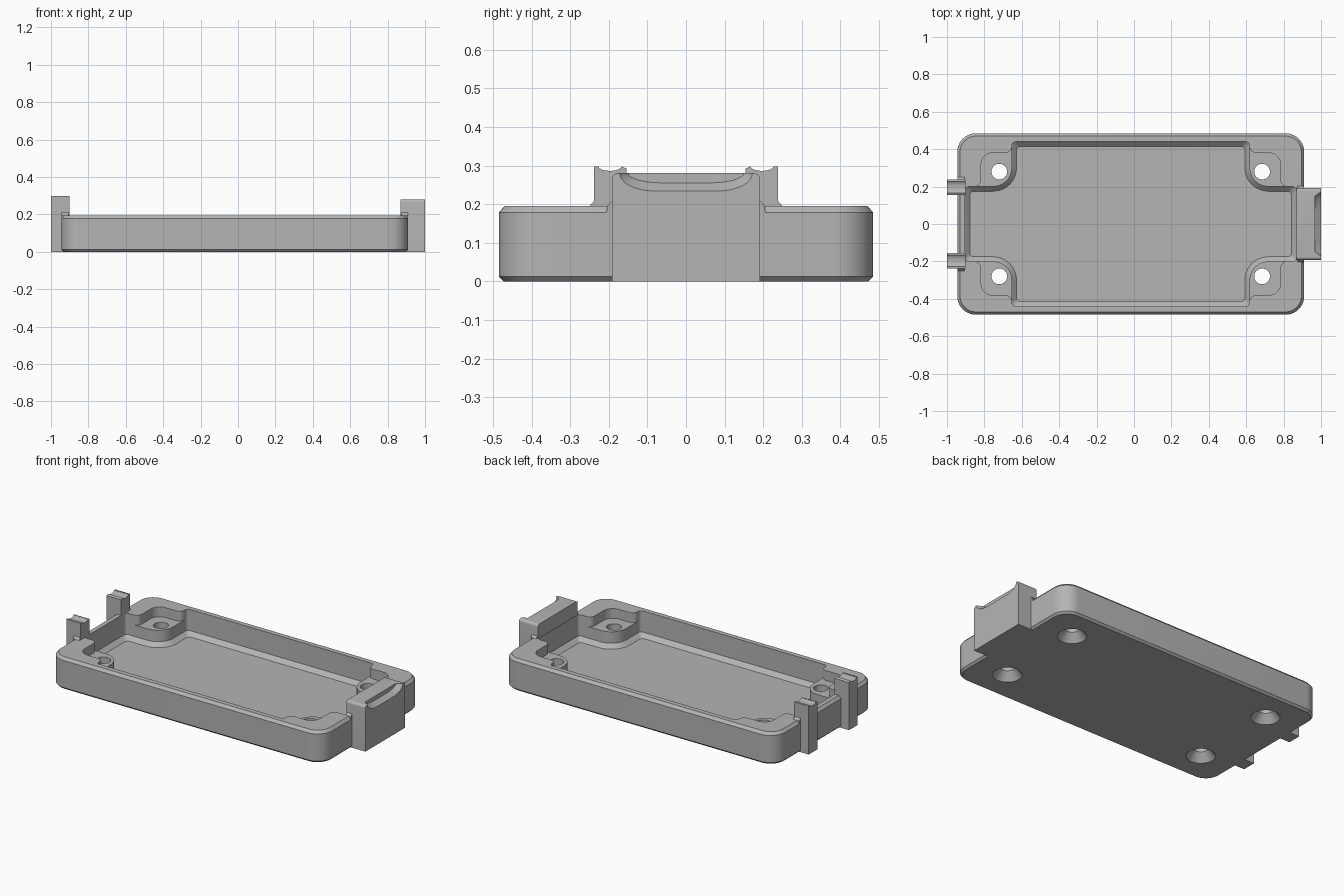
import bpy, bmesh
from math import cos, sin, pi
from mathutils import Vector

if "Cube" in bpy.data.objects:
    bpy.data.objects.remove(bpy.data.objects["Cube"])

grey = bpy.data.materials.new("light grey plastic")
grey.use_nodes = True
grey.diffuse_color = (0.46, 0.46, 0.46, 1)
grey.node_tree.nodes["Principled BSDF"].inputs["Base Color"].default_value = (0.46, 0.46, 0.46, 1)

CX = -0.0175          # middle of the tray along x
TOP = 0.195           # rim height
FLOOR = 0.04
BOSS = 0.135          # height of the screw bosses


def rounded(corners, seg=6):
    """Closed 2D outline from (x, y, radius) corners."""
    out = []
    for i, (x, y, r) in enumerate(corners):
        p = Vector((x, y))
        a = (Vector(corners[i - 1][:2]) - p).normalized()
        b = (Vector(corners[(i + 1) % len(corners)][:2]) - p).normalized()
        if r == 0:
            out.append(p)
            continue
        # right-angled corner arc
        centre = p + (a + b) * r
        for k in range(seg + 1):
            t = k / seg * pi / 2
            out.append(centre - b * r * cos(t) - a * r * sin(t))
    return out


def four_way(quarter):
    """Mirror a quarter outline, listed from +y towards +x, to all four quarters."""
    back = quarter[::-1]
    return (quarter + [(x, -y, r) for x, y, r in back]
            + [(-x, -y, r) for x, y, r in quarter]
            + [(-x, y, r) for x, y, r in back])


def loft(name, rings):
    """Closed solid through matching rings of 3D points."""
    bm = bmesh.new()
    vs = [[bm.verts.new(p) for p in ring] for ring in rings]
    n = len(vs[0])
    bm.faces.new(vs[0])
    bm.faces.new(vs[-1])
    for lo, hi in zip(vs, vs[1:]):
        for i in range(n):
            j = (i + 1) % n
            bm.faces.new((lo[i], lo[j], hi[j], hi[i]))
    bmesh.ops.recalc_face_normals(bm, faces=bm.faces)
    me = bpy.data.meshes.new(name)
    bm.to_mesh(me)
    bm.free()
    me.materials.append(grey)
    ob = bpy.data.objects.new(name, me)
    bpy.context.collection.objects.link(ob)
    return ob


def stack(name, layers):
    return loft(name, [[(CX + p[0], p[1], z) for p in ring] for ring, z in layers])


def prism_x(name, outline, x0, x1):
    return loft(name, [[(x, p[0], p[1]) for p in outline] for x in (x0, x1)])


def activate(ob):
    bpy.ops.object.select_all(action='DESELECT')
    ob.select_set(True)
    bpy.context.view_layer.objects.active = ob


def cut(ob, cutter):
    cutter.hide_render = True
    m = ob.modifiers.new("cut", 'BOOLEAN')
    m.operation = 'DIFFERENCE'
    m.solver = 'EXACT'
    m.object = cutter
    activate(ob)
    bpy.ops.object.modifier_apply(modifier=m.name)
    bpy.data.objects.remove(cutter)


# Tray body with chamfered rim and base
def body_ring(d):
    return rounded(four_way([(0.9275 - d, 0.485 - d, 0.1 - d)]), 10)


tray = stack("tray", [(body_ring(0.012), 0), (body_ring(0), 0.012),
                      (body_ring(0), TOP - 0.017), (body_ring(0.015), TOP)])


# Plus-shaped cavity with sloped foot, leaving rounded bosses in the corners
def cavity_ring(d):
    return rounded(four_way([(0.635 - d, 0.44 - d, 0.02), (0.635 - d, 0.2 - d, 0.1 + d),
                             (0.885 - d, 0.2 - d, 0.02)]))


cut(tray, stack("cavity_cutter", [(cavity_ring(0.025), FLOOR), (cavity_ring(0), FLOOR + 0.025),
                                  (cavity_ring(0), BOSS + 0.01)]))

# Upper opening, stepping out over the bosses
pocket = rounded(four_way([(0.635, 0.44, 0.02), (0.635, 0.38, 0.035), (0.8, 0.38, 0.06),
                           (0.8, 0.2, 0.035), (0.885, 0.2, 0.02)]))
cut(tray, stack("pocket_cutter", [(pocket, BOSS), (pocket, 0.3)]))

# Countersunk screw holes
for sx in (-1, 1):
    for sy in (-1, 1):
        rings = []
        for r, z in ((0.09, -0.01), (0.082, 0), (0.042, 0.05), (0.042, 0.25)):
            rings.append([(sx * 0.7025 + r * cos(a * pi / 16), sy * 0.28 + r * sin(a * pi / 16))
                          for a in range(32)])
        cut(tray, stack("hole_cutter", list(zip(rings, (-0.01, 0, 0.05, 0.25)))))

# Latch block on the left end
latch = prism_x("latch_block", rounded([(-0.192, 0, 0), (0.192, 0, 0), (0.192, 0.28, 0.015),
                                        (-0.192, 0.28, 0.015)]), 0.87, 1.0)


# Finger scoop along the outer top edge of the latch
def scoop_ring(x, w, bottom):
    arc = [(w - 0.09 * (1 - cos(t * pi / 16)), 0.28 - (0.28 - bottom) * sin(t * pi / 16))
           for t in range(9)]
    pts = [(w, 0.3)] + arc
    return [(x, y, z) for y, z in pts] + [(x, -y, z) for y, z in reversed(pts)]


cut(latch, loft("scoop_cutter", [scoop_ring(0.968, 0.15, 0.255), scoop_ring(1.0, 0.172, 0.234),
                                 scoop_ring(1.02, 0.172, 0.234)]))
parts = [tray, latch]

# Pair of hook clips on the right end, with hollow tops
for side, s in (("left", 1), ("right", -1)):
    hollow = [(0.197 + 0.03 * cos(t * pi / 8), 0.298 - 0.012 * sin(t * pi / 8)) for t in range(9)]
    outline = [(0.154, 0), (0.238, 0), (0.238, 0.297)] + hollow + [(0.154, 0.292)]
    parts.append(prism_x(side + "_hook_clip", [(s * y, z) for y, z in outline], -1.0, -0.902))

    # Small flared feet where clips and latch meet the rim
    for name, y, x0, x1 in (("clip", 0.236, -0.945, -0.905), ("latch", 0.19, 0.875, 0.91)):
        foot = [(y, TOP - 0.02), (y + 0.016, TOP - 0.02), (y + 0.014, TOP), (y, TOP + 0.016)]
        parts.append(prism_x(side + "_" + name + "_foot", [(s * a, b) for a, b in foot], x0, x1))

for ob in parts:
    activate(ob)
    bpy.ops.object.shade_smooth_by_angle(angle=pi / 6)
